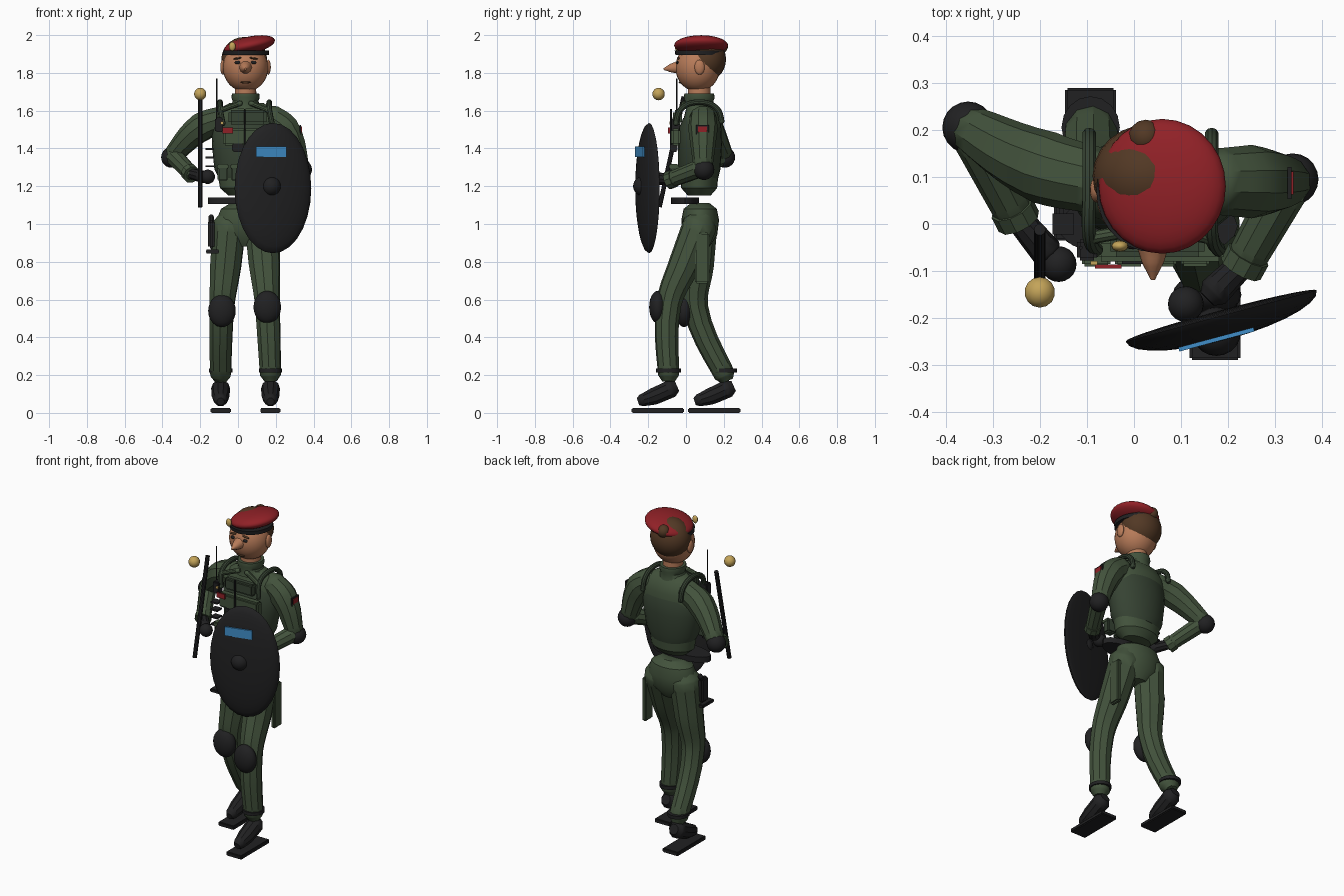
import bpy, bmesh, math
from mathutils import Matrix, Vector

cube = bpy.data.objects.get("Cube")
if cube:
    bpy.data.objects.remove(cube, do_unlink=True)


def material(name, r, g, b):
    m = bpy.data.materials.new(name)
    m.use_nodes = True
    m.diffuse_color = (r, g, b, 1)
    m.node_tree.nodes["Principled BSDF"].inputs["Base Color"].default_value = (r, g, b, 1)
    return m


green = material("uniform green", .055, .085, .045)
dark = material("vest green", .037, .056, .033)
black = material("black", .015, .015, .016)
red = material("beret red", .28, .015, .02)
skin = material("skin", .48, .2, .1)
brown = material("hair brown", .085, .04, .018)
gold = material("gold", .55, .37, .1)
blue = material("window blue", .05, .27, .58)
made = []


def add(name, mesh, mat):
    mesh.materials.append(mat)
    ob = bpy.data.objects.new(name, mesh)
    bpy.context.collection.objects.link(ob)
    made.append(ob)
    return ob


def from_bm(name, bm, mat):
    bmesh.ops.recalc_face_normals(bm, faces=bm.faces)
    mesh = bpy.data.meshes.new(name)
    bm.to_mesh(mesh)
    bm.free()
    return add(name, mesh, mat)


def ball(name, loc, size, mat, tilt=0, segs=20):
    bm = bmesh.new()
    if not isinstance(size, tuple):
        size = (size,) * 3
    m = Matrix.Translation(loc) @ Matrix.Rotation(tilt, 4, 'Y') @ Matrix.Diagonal((*size, 1))
    bmesh.ops.create_uvsphere(bm, u_segments=segs, v_segments=segs // 2 + 2, radius=1, matrix=m)
    return from_bm(name, bm, mat)


def box(name, loc, size, mat, turn=0, bevel=0):
    bm = bmesh.new()
    bmesh.ops.create_cube(bm, size=1, matrix=Matrix.Diagonal((*size, 1)))
    if bevel:
        bmesh.ops.bevel(bm, geom=bm.edges[:], offset=bevel, segments=2, affect='EDGES')
    bm.transform(Matrix.Translation(loc) @ Matrix.Rotation(turn, 4, 'Z'))
    return from_bm(name, bm, mat)


def tube(name, pts, radii, mat, rounded=True):
    """Round limb along a smooth path, with a radius at each point."""
    pts, radii = [Vector(p) for p in pts], list(radii)
    if rounded:
        a = pts[0] + (pts[0] - pts[1]).normalized() * radii[0] * .6
        b = pts[-1] + (pts[-1] - pts[-2]).normalized() * radii[-1] * .6
        pts, radii = [a] + pts + [b], [radii[0] * .6] + radii + [radii[-1] * .6]
    cu = bpy.data.curves.new(name, 'CURVE')
    cu.dimensions = '3D'
    cu.bevel_depth, cu.bevel_resolution, cu.resolution_u = 1, 3, 5
    cu.use_fill_caps = True
    sp = cu.splines.new('BEZIER')
    sp.bezier_points.add(len(pts) - 1)
    for bp, p, r in zip(sp.bezier_points, pts, radii):
        bp.co, bp.radius = p, r
        bp.handle_left_type = bp.handle_right_type = 'AUTO'
    tmp = bpy.data.objects.new("path", cu)
    bpy.context.collection.objects.link(tmp)
    mesh = bpy.data.meshes.new_from_object(tmp.evaluated_get(bpy.context.evaluated_depsgraph_get()))
    bpy.data.objects.remove(tmp, do_unlink=True)
    mesh.materials.clear()
    return add(name, mesh, mat)


def loft(name, rings, mat, n=24):
    """Skin stacked ellipses given as z, centre x, centre y, radius x, radius y."""
    bm = bmesh.new()
    loops = []
    for z, cx, cy, rx, ry in rings:
        loops.append([bm.verts.new((cx + rx * math.cos(t), cy + ry * math.sin(t), z))
                      for t in (2 * math.pi * i / n for i in range(n))])
    for a, b in zip(loops, loops[1:]):
        for i in range(n):
            j = (i + 1) % n
            bm.faces.new((a[i], a[j], b[j], b[i]))
    bm.faces.new(loops[0])
    bm.faces.new(loops[-1])
    return from_bm(name, bm, mat)


# Torso, vest, pelvis and collar
loft("torso", [(1.15, .04, .07, .09, .06), (1.19, .04, .07, .135, .095), (1.3, .04, .07, .155, .105),
               (1.45, .045, .08, .18, .105), (1.55, .045, .085, .18, .1), (1.61, .045, .08, .145, .08),
               (1.64, .045, .07, .09, .06)], green)
loft("vest", [(1.24, .04, .07, .14, .1), (1.29, .04, .07, .165, .112), (1.42, .045, .075, .183, .116),
              (1.51, .045, .075, .18, .112), (1.56, .045, .075, .15, .09)], dark)
loft("pelvis", [(.88, .04, .075, .06, .05), (.94, .04, .075, .14, .09), (1.02, .04, .075, .155, .1),
                (1.08, .04, .075, .13, .088), (1.11, .04, .075, .08, .05)], green)
loft("belt", [(1.105, .03, -.005, .19, .075), (1.14, .03, -.005, .19, .075)], black)
loft("neck", [(1.6, .04, .07, .06, .06), (1.75, .04, .07, .055, .06)], skin)
loft("collar", [(1.61, .04, .07, .085, .085), (1.65, .04, .07, .068, .075), (1.67, .04, .07, .075, .082),
                (1.692, .04, .07, .072, .078)], green)

# Legs, knee pads, boots and soles
for side, x, knee, ankle, foot in (("right", -.045, (-.085, .05, .56), (-.092, .205, .2), .15),
                                   ("left", .125, (.155, -.09, .58), (.172, -.092, .2), -.15)):
    mid = (Vector((x, .075, 1)) + Vector(knee)) / 2
    tube(side + "_leg", [(x, .075, 1.0), mid, knee, ankle], [.092, .085, .067, .056], green)
    ball(side + "_knee_pad", (knee[0], knee[1] - .06, knee[2] - .02), (.073, .045, .086), black)
    loft(side + "_ankle_strap", [(.215, ankle[0], ankle[1], .062, .066),
                                 (.235, ankle[0], ankle[1], .062, .066)], black, 16)
    fx = ankle[0]
    tube(side + "_boot", [(fx, foot - .085, .066), (fx, foot - .02, .088), (fx, foot + .075, .13)],
         [.034, .047, .05], black)
    box(side + "_sole", (fx, foot, .0125), (.108, .278, .025), black, bevel=.005)
box("thigh_pocket", (.205, .085, .82), (.03, .075, .27), green, bevel=.008)
box("holster", (-.142, .035, .945), (.035, .065, .15), black, bevel=.01)
box("holster_strap", (-.135, .02, .855), (.07, .11, .02), black, bevel=.004)
tube("holster_grip", [(-.14, .04, 1.0), (-.142, .065, 1.04)], [.016, .014], black)

# Arms, elbow pads, cuffs and gloves
arms = {"right": ([(-.07, .09, 1.56), (-.19, .12, 1.515), (-.345, .2, 1.365)], (-.252, .02, 1.268),
                  (-.185, -.06, 1.25)),
        "left": ([(.17, .09, 1.57), (.25, .09, 1.505), (.33, .09, 1.3)], (.235, -.08, 1.235),
                 (.17, -.145, 1.24))}
for side, (path, wrist, hand) in arms.items():
    elbow = path[-1]
    tube(side + "_upper_arm", path, [.07, .078, .05], green)
    tube(side + "_forearm", [elbow, wrist], [.05, .042], green)
    d = (Vector(wrist) - Vector(elbow)).normalized() * .018
    tube(side + "_cuff", [Vector(wrist) - d, Vector(wrist) + d], [.048, .048], green, False)
    ball(side + "_elbow_pad", (elbow[0] * 1.02, elbow[1] + .005, elbow[2] - .012), .055, black)
    tube(side + "_glove", [wrist, hand], [.028, .034], black)
    ball(side + "_fist", (hand[0] + (.025 if side == "right" else -.06), hand[1] - .025, hand[2]),
         .038, black)
box("arm_patch_border", (.33, .087, 1.5), (.008, .068, .05), black)
box("arm_patch", (.335, .087, 1.5), (.008, .048, .034), red)

# Baton and loose gold ball
tube("baton", [(-.2, -.14, 1.09), (-.2, -.012, 1.675)], [.0125, .0125], black, False)
ball("gold_ball", (-.2, -.145, 1.688), .033, gold, segs=14)

# Shield: a dome flattened at the back
turn = math.radians(15)
bm = bmesh.new()
bmesh.ops.create_uvsphere(bm, u_segments=28, v_segments=14, radius=1, matrix=Matrix.Rotation(math.pi / 2, 4, 'X'))
for v in bm.verts:
    v.co = (v.co.x * .21, v.co.y * (.012 if v.co.y > 0 else .052), v.co.z * .345)
bm.transform(Matrix.Translation((.185, -.195, 1.19)) @ Matrix.Rotation(turn, 4, 'Z'))
from_bm("shield", bm, black)
ball("shield_boss", (.175, -.228, 1.2), .052, black)
box("shield_window", (.175, -.245, 1.383), (.165, .009, .055), blue, turn)

# Head, hair and ears
ball("head", (.04, .062, 1.828), (.12, .118, .128), skin, segs=28)
ball("hair", (.033, .102, 1.872), (.121, .11, .118), brown, segs=24)
ball("hair_lump", (.025, .185, 1.94), .037, brown, segs=14)
tube("nose", [(.04, -.035, 1.83), (.04, -.08, 1.825), (.04, -.118, 1.82)], [.038, .024, .005], skin, False)
for side, s in (("right", -1), ("left", 1)):
    ball(side + "_ear", (.04 + s * .12, .072, 1.83), (.014, .027, .04), skin, segs=14)


def face_y(x, z):
    return .062 - .118 * math.sqrt(1 - ((x - .04) / .12) ** 2 - ((z - 1.828) / .128) ** 2)


for side, s in (("right", -1), ("left", 1)):
    x = .04 + s * .042
    ball(side + "_eye", (x, face_y(x, 1.855), 1.855), (.016, .008, .009), black, segs=12)
    ball(side + "_eyebrow", (x, face_y(x, 1.877) - .002, 1.877), (.024, .008, .005), brown, s * .15, 12)
ball("mouth", (.04, face_y(.04, 1.75), 1.75), (.028, .007, .006), brown, segs=12)

# Beret with headband and badge
ball("beret", (.06, .08, 1.946), (.138, .143, .046), red, math.radians(-12), 28)
loft("beret_band", [(1.895, .042, .07, .122, .126), (1.918, .042, .07, .122, .13)], black, 28)
ball("badge", (-.03, -.047, 1.94), (.018, .012, .024), gold, segs=12)

# Chest equipment
box("chest_plate", (.05, -.045, 1.565), (.2, .05, .075), dark, bevel=.012)
box("chest_rig", (.055, -.055, 1.46), (.27, .05, .09), green, bevel=.01)
box("chest_patch", (-.055, -.09, 1.495), (.056, .009, .03), red)
box("chest_badge", (-.085, -.083, 1.535), (.014, .009, .014), gold)
box("radio", (-.1, -.055, 1.525), (.042, .045, .075), black, bevel=.006)
tube("radio_antenna", [(-.113, -.05, 1.55), (-.113, -.05, 1.77)], [.004, .004], black, False)
tube("short_antenna", [(.036, -.08, 1.42), (.036, -.08, 1.61)], [.005, .005], black, False)
box("black_pouch", (.0, -.065, 1.405), (.062, .04, .045), black, bevel=.006)
for i, x in enumerate((-.08, -.01, .06, .13)):
    box(f"belt_pouch_{i}", (x, -.06, 1.27), (.055, .05, .085), dark, bevel=.008)
    box(f"belt_pouch_flap_{i}", (x, -.065, 1.305), (.06, .05, .025), green, bevel=.005)
for i in range(4):
    box(f"side_loop_{i}", (-.15, .0, 1.26 + i * .046), (.045, .045, .01), black)
for side, x in (("right", -.095), ("left", .165)):
    tube(side + "_shoulder_strap", [(x + .015, -.055, 1.53), (x, -.025, 1.61), (x, .07, 1.645),
                                    (x, .165, 1.61), (x, .19, 1.54)], [.015] * 5, dark)
    tube(side + "_collar_tab", [(.04 + (x - .035) * .2, -.01, 1.64), (x, -.03, 1.6)], [.014, .014], green)

# Smooth shading with crisp corners
bpy.ops.object.select_all(action='DESELECT')
for ob in made:
    ob.select_set(True)
bpy.context.view_layer.objects.active = made[0]
bpy.ops.object.shade_smooth_by_angle(angle=math.radians(35))
